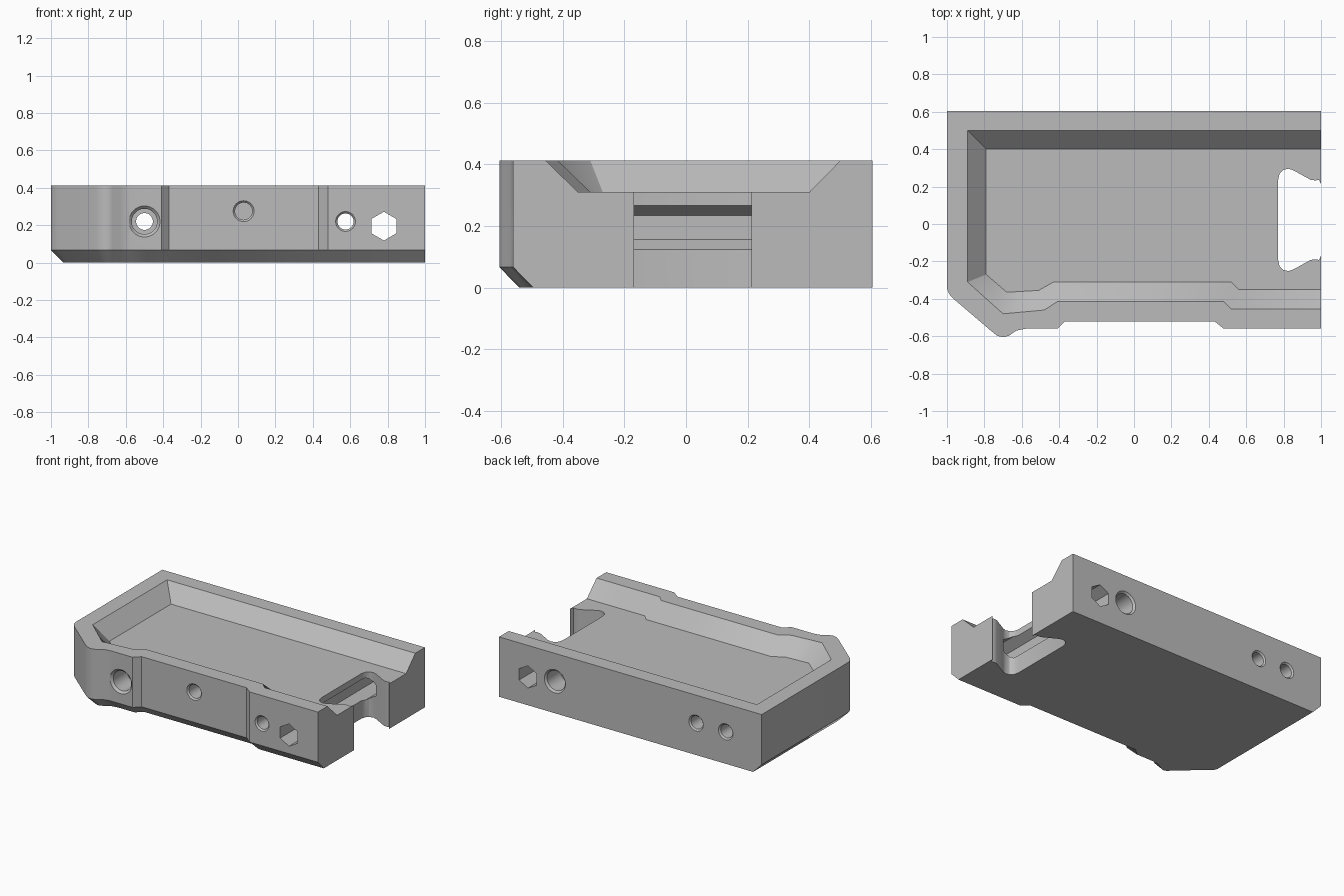
import bpy
import bmesh
import math

cube = bpy.data.objects.get("Cube")
if cube:
    bpy.data.objects.remove(cube, do_unlink=True)

grey = bpy.data.materials.new("light grey")
grey.use_nodes = True
colour = (0.5, 0.5, 0.5, 1)
grey.diffuse_color = colour
grey.node_tree.nodes["Principled BSDF"].inputs["Base Color"].default_value = colour


def loft(name, rings):
    """Closed solid through matching rings of 3D points."""
    bm = bmesh.new()
    loops = [[bm.verts.new(p) for p in ring] for ring in rings]
    n = len(loops[0])
    for a, b in zip(loops, loops[1:]):
        for i in range(n):
            j = (i + 1) % n
            bm.faces.new((a[i], a[j], b[j], b[i]))
    bm.faces.new(loops[0][::-1])
    bm.faces.new(loops[-1])
    bmesh.ops.recalc_face_normals(bm, faces=bm.faces)
    mesh = bpy.data.meshes.new(name)
    bm.to_mesh(mesh)
    bm.free()
    mesh.materials.append(grey)
    obj = bpy.data.objects.new(name, mesh)
    bpy.context.collection.objects.link(obj)
    return obj


def layer(points, z):
    return [(x, y, z) for x, y in points]


def bore(name, x, z, profile, sides=40):
    """Turned cutter along y; profile lists (y, radius)."""
    angles = [2 * math.pi * i / sides for i in range(sides)]
    return loft(name, [[(x + r * math.sin(a), y, z + r * math.cos(a)) for a in angles]
                       for y, r in profile])


# Body outline, with the undercut foot along the left and front
outline = [(1, .605), (-1, .605), (-1, -.345), (-.988, -.375), (-.965, -.4),
           (-.76, -.575), (-.73, -.598), (-.7, -.605), (-.67, -.598),
           (-.63, -.57), (-.58, -.56), (-.41, -.56), (-.37, -.52),
           (.43, -.52), (.48, -.56), (1, -.56)]
foot = [(1, .605), (-.935, .605), (-.935, -.315), (-.928, -.332), (-.915, -.345),
        (-.73, -.51), (-.715, -.53), (-.69, -.54), (-.66, -.53),
        (-.62, -.505), (-.57, -.495), (-.44, -.495), (-.395, -.455),
        (.455, -.455), (.505, -.495), (1, -.495)]
body = loft("tray_block", [layer(foot, 0), layer(outline, .067), layer(outline, .412)])

# Sloping tray recess, open at the right end
floor = [(1.1, .4), (-.79, .4), (-.79, -.27), (-.68, -.365), (-.51, -.355),
         (-.43, -.31), (.52, -.31), (.56, -.35), (1.1, -.35)]
rim = [(1.1, .5), (-.89, .5), (-.89, -.31), (-.7, -.48), (-.48, -.46),
       (-.41, -.415), (.48, -.415), (.52, -.455), (1.1, -.455)]
cutters = [loft("recess_cutter", [layer(floor, .31), layer(rim, .412), layer(rim, .6)])]

# Dovetail notch, mirrored about its own centre line
half = [(1.1, .19), (1, .19), (.99, .214), (.97, .211), (.945, .214), (.85, .266),
        (.825, .274), (.797, .267), (.778, .247), (.771, .215)]
mid = .022
notch = [(x, mid + y) for x, y in half] + [(x, mid - y) for x, y in reversed(half)]
cutters.append(loft("notch_cutter", [layer(notch, -.2), layer(notch, .6)]))

# Hexagonal channel and bolt holes
cutters += [
    bore("hex_cutter", .78, .195, [(-.9, .077), (.9, .077)], 6),
    bore("left_bolt_cutter", -.5, .22,
         [(-.9, .083), (-.56, .083), (-.545, .068), (-.4, .068), (-.4, .045),
          (.595, .045), (.605, .055), (.9, .055)]),
    bore("right_bolt_cutter", .575, .22,
         [(-.9, .053), (-.56, .053), (-.55, .043), (.45, .043), (.45, .068),
          (.592, .068), (.605, .08), (.9, .08)]),
    bore("front_socket_cutter", .03, .275,
         [(-.9, .056), (-.52, .056), (-.51, .046), (-.38, .046)]),
    bore("back_socket_cutter", -.726, .22,
         [(.2, .045), (.595, .045), (.605, .055), (.9, .055)]),
]

# Cut everything out, then discard the cutters
bpy.ops.object.select_all(action='DESELECT')
bpy.context.view_layer.objects.active = body
body.select_set(True)
for cutter in cutters:
    cutter.hide_render = True
    mod = body.modifiers.new(cutter.name, 'BOOLEAN')
    mod.operation = 'DIFFERENCE'
    mod.solver = 'EXACT'
    mod.object = cutter
    bpy.ops.object.modifier_apply(modifier=mod.name)
    bpy.data.objects.remove(cutter, do_unlink=True)

bpy.ops.object.shade_smooth_by_angle(angle=math.radians(32))
